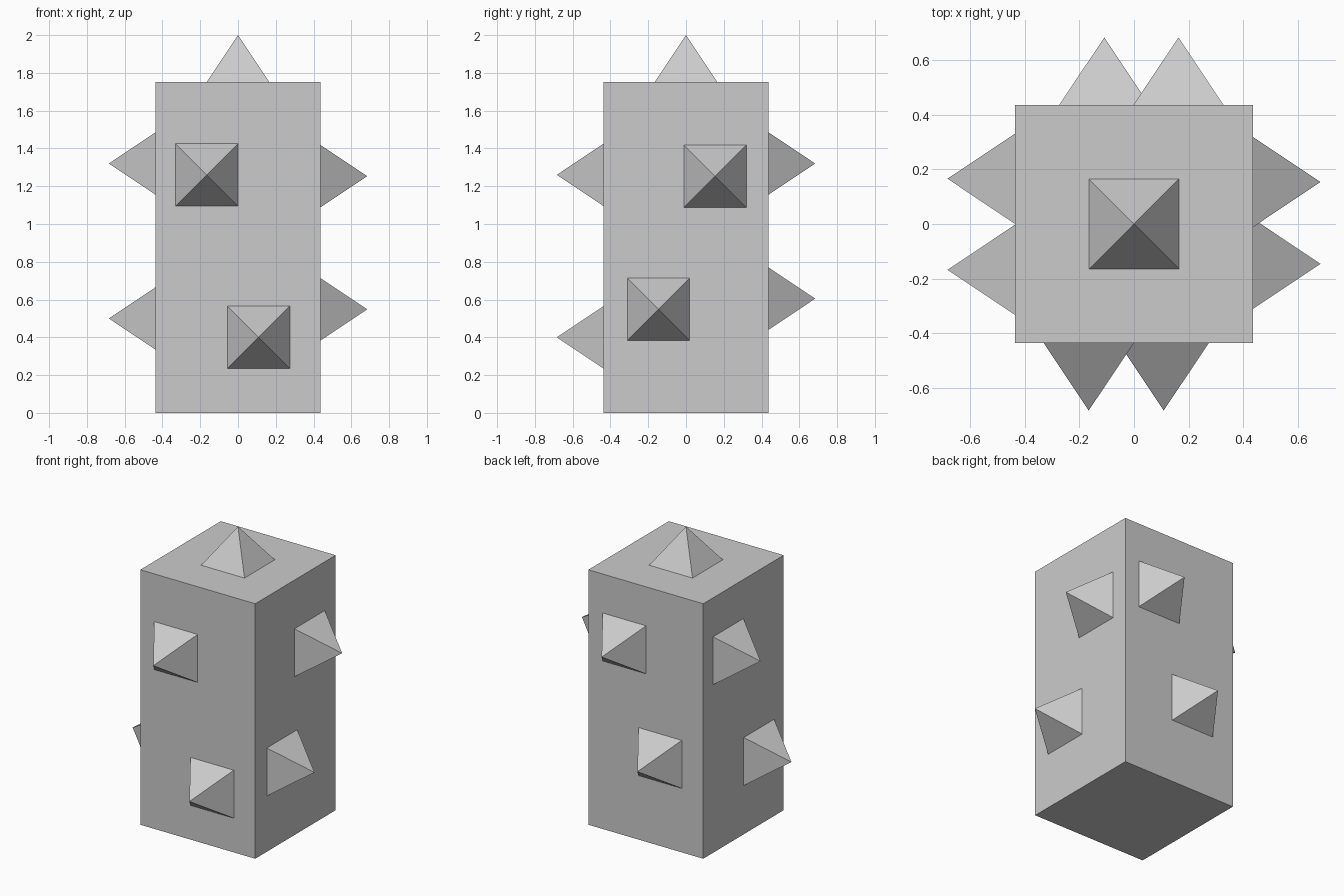
import bpy, math
from mathutils import Matrix, Vector

if "Cube" in bpy.data.objects:
    bpy.data.objects.remove(bpy.data.objects["Cube"])

HALF, HEIGHT = 0.437, 1.753          # body half width and height
SPIKE_HALF, SPIKE_LEN = 0.165, 0.247  # spike base half width and length


def spike(name, base, direction):
    """Square pyramid standing on a body face, pointing along direction."""
    bpy.ops.mesh.primitive_cone_add(vertices=4, radius1=SPIKE_HALF * math.sqrt(2),
                                    radius2=0, depth=SPIKE_LEN)
    ob = bpy.context.object
    ob.name = name
    # square the base to the axes and put the origin on it
    ob.data.transform(Matrix.Translation((0, 0, SPIKE_LEN / 2)) @ Matrix.Rotation(math.pi / 4, 4, 'Z'))
    ob.rotation_euler = Vector(direction).to_track_quat('Z', 'Y').to_euler()
    ob.location = base


# Block body
bpy.ops.mesh.primitive_cube_add(size=1, location=(0, 0, HEIGHT / 2))
body = bpy.context.object
body.name = "body"
body.scale = (2 * HALF, 2 * HALF, HEIGHT)

# Top spike
spike("top_spike", (0, 0, HEIGHT), (0, 0, 1))

# Side spikes: outward direction, then (offset along face, height) of upper and lower
sides = {
    "front": ((0, -1, 0), (-0.166, 1.26), (0.109, 0.40)),
    "back": ((0, 1, 0), (0.163, 1.32), (-0.109, 0.605)),
    "right": ((1, 0, 0), (0.154, 1.253), (-0.146, 0.548)),
    "left": ((-1, 0, 0), (0.166, 1.32), (-0.168, 0.50)),
}
for side, (d, upper, lower) in sides.items():
    along = Vector((abs(d[1]), abs(d[0]), 0))
    for level, (offset, z) in (("upper", upper), ("lower", lower)):
        spike(f"{side}_{level}_spike", Vector(d) * HALF + along * offset + Vector((0, 0, z)), d)
